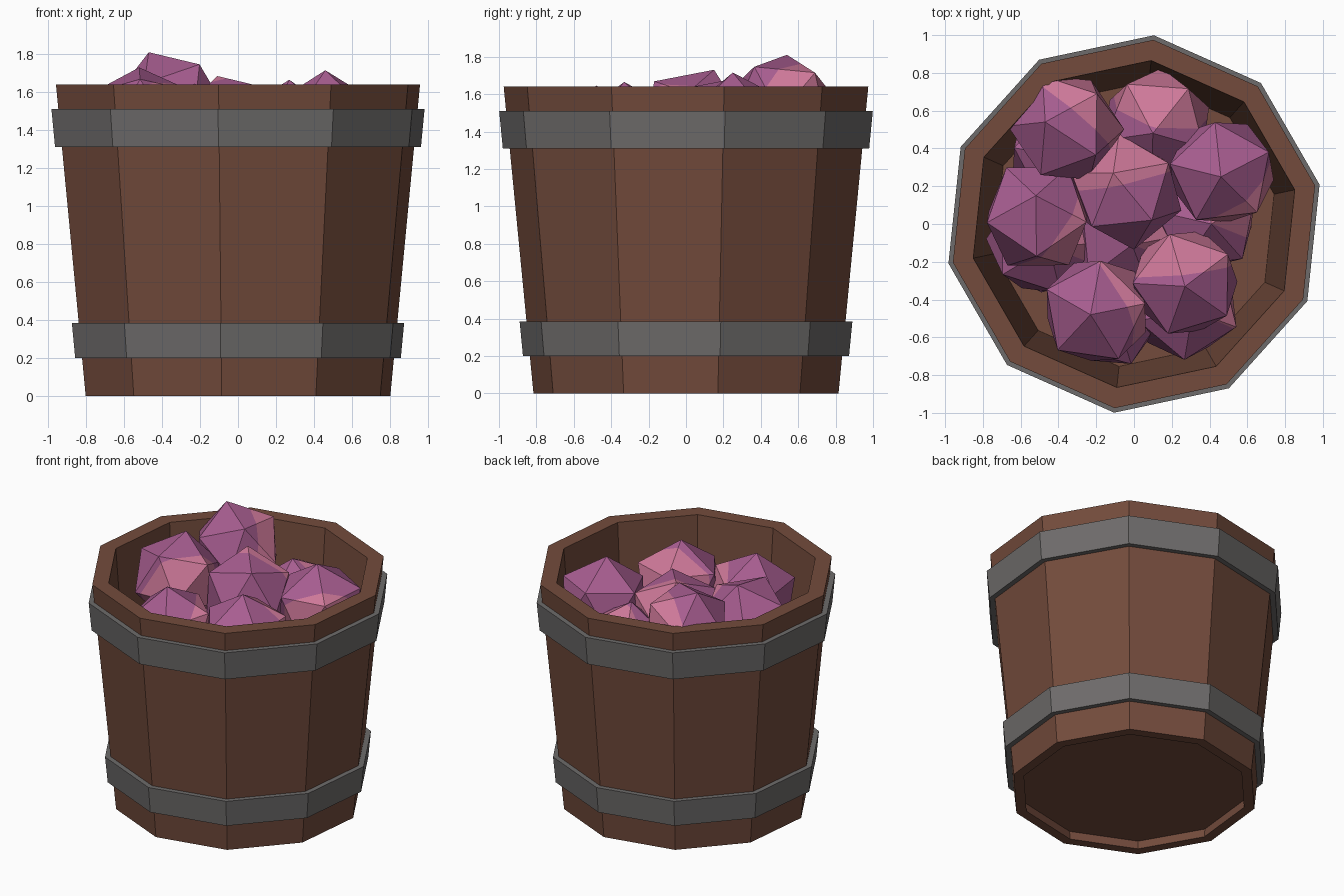
import bpy, bmesh, math
from mathutils import Vector, Matrix

cube = bpy.data.objects.get("Cube")
if cube:
    bpy.data.objects.remove(cube)

SIDES = 10
TURN = math.radians(12)


def material(name, rgb):
    m = bpy.data.materials.new(name)
    m.use_nodes = True
    col = (*rgb, 1)
    m.diffuse_color = col
    m.node_tree.nodes["Principled BSDF"].inputs["Base Color"].default_value = col
    return m


wood = material("brown wood", (0.172, 0.071, 0.045))
iron = material("grey iron", (0.155, 0.148, 0.146))
purple = material("purple crystal", (0.39, 0.11, 0.28))
pink = material("pink crystal", (0.62, 0.19, 0.32))


def finish(name, bm, *mats):
    bmesh.ops.recalc_face_normals(bm, faces=bm.faces)
    me = bpy.data.meshes.new(name)
    bm.to_mesh(me)
    bm.free()
    for m in mats:
        me.materials.append(m)
    ob = bpy.data.objects.new(name, me)
    bpy.context.collection.objects.link(ob)
    return ob


def ring(name, profile, mat):
    """Turn a closed (radius, height) profile into a ten-sided ring."""
    bm = bmesh.new()
    loops = []
    for i in range(SIDES):
        a = TURN + i * math.tau / SIDES
        loops.append([bm.verts.new((r * math.cos(a), r * math.sin(a), z))
                      for r, z in profile])
    n = len(profile)
    for i in range(SIDES):
        p, q = loops[i], loops[(i + 1) % SIDES]
        for j in range(n):
            k = (j + 1) % n
            bm.faces.new((p[j], q[j], q[k], p[k]))
    return finish(name, bm, mat)


def wall(z):
    return 0.82 + 0.0976 * z


# Tapered bucket wall
ring("bucket_wall", [(0.82, 0), (wall(1.64), 1.64), (0.87, 1.64), (0.75, 0)], wood)

# Recessed floor, with its corners in line with the wall's
bm = bmesh.new()
bmesh.ops.create_cone(bm, cap_ends=True, segments=SIDES, radius1=0.757,
                      radius2=0.76, depth=0.05,
                      matrix=Matrix.Translation((0, 0, 0.085))
                      @ Matrix.Rotation(TURN - math.pi / 2, 4, "Z"))
finish("bucket_floor", bm, wood)

# Iron bands
for name, low, high in (("lower_band", 0.2, 0.385), ("upper_band", 1.31, 1.51)):
    ring(name, [(wall(low) - 0.01, low), (wall(low) + 0.037, low),
                (wall(high) + 0.037, high), (wall(high) - 0.01, high)], iron)


def crystal(name, centre, apex, spin, pink_side, radius=0.31):
    """Twenty-sided crystal with its top corner at apex, an edge leaving
    that corner at the bearing spin, and pink on one side."""
    dx, dy = apex[0] - centre[0], apex[1] - centre[1]
    up = Vector((dx, dy, math.sqrt(radius ** 2 - dx * dx - dy * dy)))
    mid = Vector(apex) - up
    turn = Vector((0, 0, 1)).rotation_difference(up).to_matrix().to_4x4()
    bm = bmesh.new()
    bmesh.ops.create_icosphere(bm, subdivisions=1, radius=radius,
                               matrix=turn @ Matrix.Rotation(math.radians(spin), 4, "Z"))
    side = Vector(pink_side).normalized()
    cut = 0.07
    bmesh.ops.bisect_plane(bm, geom=bm.verts[:] + bm.edges[:] + bm.faces[:],
                           plane_co=side * cut, plane_no=side)
    for f in bm.faces:
        f.material_index = int(f.calc_center_median().dot(side) > cut)
    finish(name, bm, purple, pink).location = mid


# Top layer of crystals: centre, top corner, spin, pink side
top = [
    ((-0.36, 0.51), (-0.47, 0.54, 1.81), 36, (0.6, 0.7, -0.1)),
    ((0.12, 0.53), (0.10, 0.48, 1.57), 50, (0.2, 0.9, 0.3)),
    ((0.465, 0.275), (0.46, 0.25, 1.715), 25, (0.5, -0.6, -0.5)),
    ((-0.04, 0.17), (-0.11, 0.27, 1.685), -50, (-0.2, 0.9, 0.1)),
    ((-0.51, 0.04), (-0.52, 0.15, 1.73), 270, (0.7, -0.5, -0.3)),
    ((0.27, -0.31), (0.27, -0.33, 1.665), 35, (-0.1, 0.9, 0.1)),
    ((-0.20, -0.46), (-0.23, -0.48, 1.645), 82, (0.7, 0.4, -0.3)),
]
for i, spec in enumerate(top):
    crystal(f"top_crystal_{i + 1}", *spec)

# Buried layers of crystals
buried = [(-0.49, -0.09), (0.37, 0.03), (0.27, -0.43), (-0.13, -0.47),
          (-0.38, 0.38), (0.08, 0.45), (-0.05, -0.08)]
for layer, height in enumerate((1.36, 0.9)):
    for i, (x, y) in enumerate(buried):
        s = 1 - 0.1 * layer
        crystal(f"buried_crystal_{layer + 1}_{i + 1}", (x * s, y * s),
                (x * s + 0.04, y * s - 0.03, height), 25 * i + 40 * layer, (0.5, 0.7, 0.2))
